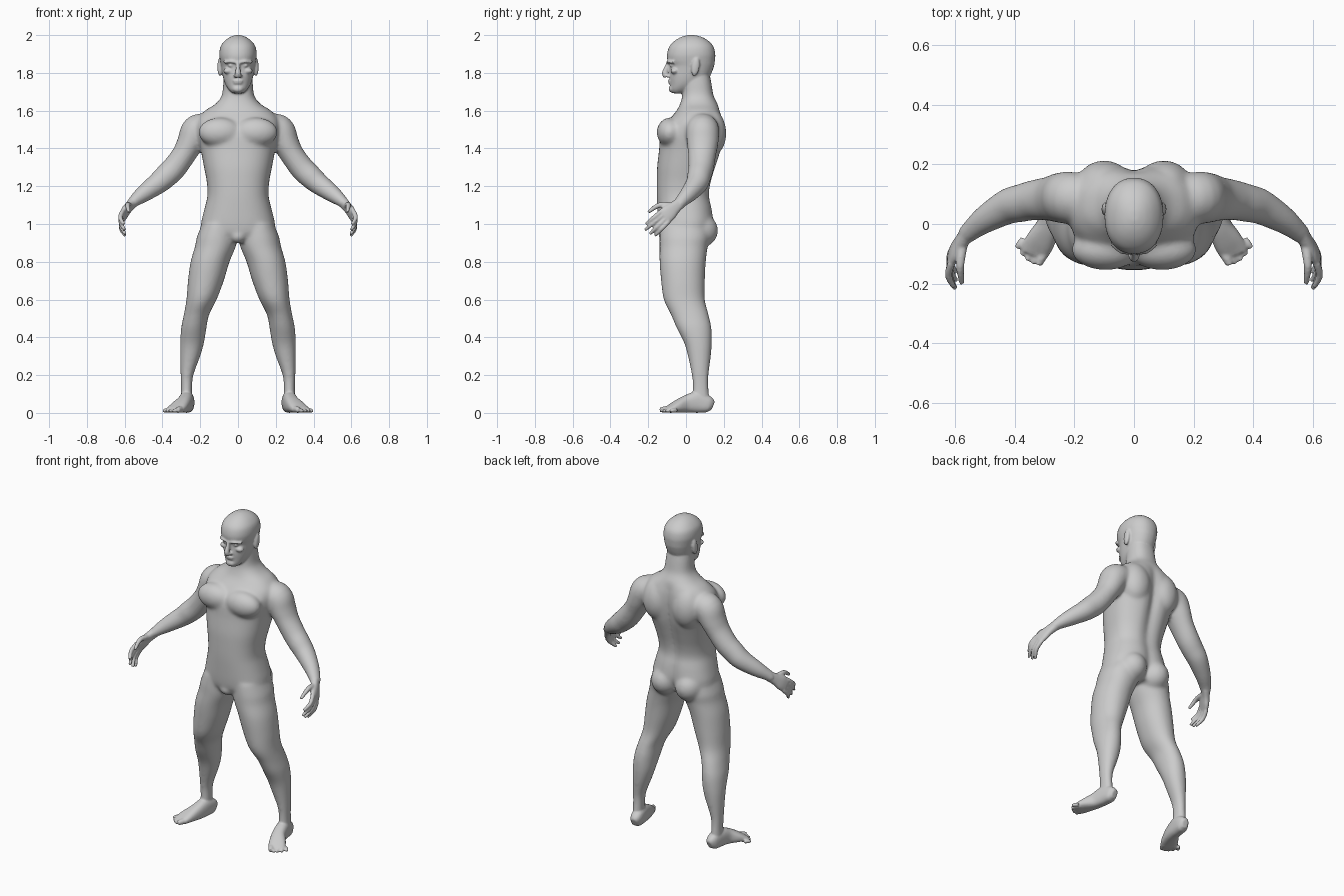
import bpy, bmesh, math
from mathutils import Vector, Matrix


def spline(rows, n=5):
    """Catmull-Rom interpolation of rows of numbers."""
    p = [rows[0]] + list(rows) + [rows[-1]]
    out = []
    for i in range(1, len(p) - 2):
        for k in range(n):
            t = k / n
            out.append([0.5 * (2*b + (c-a)*t + (2*a-5*b+4*c-d)*t*t + (3*b-a-3*c+d)*t**3)
                        for a, b, c, d in zip(*p[i-1:i+3])])
    return out + [list(rows[-1])]


def skin(bm, rings):
    loops = [[bm.verts.new(co) for co in r] for r in rings]
    n = len(loops[0])
    for a, b in zip(loops, loops[1:]):
        for i in range(n):
            bm.faces.new((a[i], a[(i+1) % n], b[(i+1) % n], b[i]))
    bm.faces.new(loops[0])
    bm.faces.new(loops[-1])


def unit_ring(e, n=40):
    f = lambda v: math.copysign(abs(v) ** (2 / e), v)
    return [(f(math.cos(2*math.pi*i/n)), f(math.sin(2*math.pi*i/n))) for i in range(n)]


def stack(bm, rows, e=2.2, s=1):
    """Horizontal slices: z, centre x, half width, front y, back y, spine groove depth."""
    rings = []
    for z, cx, rx, yf, yb, g in spline(rows):
        ring = []
        for u, v in unit_ring(e):
            y = (yf + yb) / 2 + v * (yb - yf) / 2
            if v > 0:
                y -= g * math.exp(-(u * rx / 0.035) ** 2)
            ring.append((s * (cx + u * rx), y, z))
        rings.append(ring)
    skin(bm, rings)


def tube(bm, rows, ref, s=1, e=2.0):
    """Sections across a path: x, y, z, half width along ref, half thickness."""
    pts = spline(rows)
    rings = []
    for i, (x, y, z, w, h) in enumerate(pts):
        t = (Vector(pts[min(i+1, len(pts)-1)][:3]) - Vector(pts[max(i-1, 0)][:3])).normalized()
        a = Vector(ref)
        a = (a - t * a.dot(t)).normalized()
        b = t.cross(a)
        ring = [Vector((x, y, z)) + a*u*w + b*v*h for u, v in unit_ring(e, 24)]
        rings.append([(s * c.x, c.y, c.z) for c in ring])
    skin(bm, rings)


def ball(bm, c, r, s=1, tilt=0):
    m = Matrix.Translation((s*c[0], c[1], c[2])) @ Matrix.Rotation(tilt, 4, 'X') @ Matrix.Diagonal((*r, 1))
    bmesh.ops.create_uvsphere(bm, u_segments=32, v_segments=20, radius=1, matrix=m)


def fuse(bm, name, voxel, smooth, keep=1.0):
    """Merge all overlapping volumes into one soft skin."""
    bmesh.ops.recalc_face_normals(bm, faces=bm.faces)
    me = bpy.data.meshes.new(name)
    bm.to_mesh(me)
    bm.free()
    ob = bpy.data.objects.new(name, me)
    bpy.context.collection.objects.link(ob)
    rm = ob.modifiers.new("Remesh", 'REMESH')
    rm.mode = 'VOXEL'
    rm.voxel_size = voxel
    sm = ob.modifiers.new("Smooth", 'SMOOTH')
    sm.factor, sm.iterations = 0.5, smooth
    if keep < 1:
        ob.modifiers.new("Decimate", 'DECIMATE').ratio = keep
    done = bpy.data.meshes.new_from_object(ob.evaluated_get(bpy.context.evaluated_depsgraph_get()))
    ob.modifiers.clear()
    ob.data = done
    for p in done.polygons:
        p.use_smooth = True
    return ob


bm = bmesh.new()
# torso and neck
stack(bm, [(.91, 0, .10, -.11, .10, 0), (.95, 0, .185, -.138, .13, .02), (1.0, 0, .196, -.147, .15, .02),
           (1.08, 0, .178, -.152, .142, .015), (1.15, 0, .162, -.155, .128, .015),
           (1.22, 0, .165, -.155, .138, .02), (1.30, 0, .18, -.153, .162, .025),
           (1.39, 0, .197, -.143, .19, .03), (1.48, 0, .215, -.133, .20, .025),
           (1.55, 0, .215, -.09, .197, .02), (1.60, 0, .175, -.05, .183, .01),
           (1.635, 0, .12, -.032, .168, 0), (1.68, 0, .086, -.02, .146, 0),
           (1.75, 0, .078, -.02, .134, 0), (1.82, 0, .07, -.02, .12, 0)], 2.35)
ball(bm, (0, -.10, .935), (.045, .045, .038))
for s in (1, -1):
    # chest, shoulder blades, buttocks
    ball(bm, (.095, -.085, 1.485), (.115, .07, .078), s)
    ball(bm, (.10, .125, 1.49), (.095, .088, .13), s, .1)
    ball(bm, (.083, .07, .965), (.086, .10, .092), s)
    # leg
    stack(bm, [(1.0, .10, .09, -.135, .12, 0), (.93, .112, .106, -.14, .125, 0), (.88, .120, .108, -.14, .115, 0),
               (.8, .148, .103, -.14, .105, 0), (.7, .17, .095, -.132, .10, 0), (.6, .193, .08, -.118, .10, 0),
               (.52, .22, .067, -.08, .12, 0), (.45, .234, .067, -.05, .135, 0), (.37, .243, .063, -.01, .137, 0),
               (.3, .253, .053, .01, .132, 0), (.2, .27, .034, .03, .12, 0), (.13, .272, .03, .035, .12, 0),
               (.06, .272, .031, .03, .125, 0)], 2.1, s)
    # arm
    tube(bm, [(.15, .085, 1.51, .08, .072), (.215, .088, 1.495, .088, .085), (.252, .088, 1.43, .084, .072),
              (.285, .085, 1.37, .075, .064), (.335, .08, 1.30, .068, .065), (.38, .07, 1.255, .064, .064),
              (.425, .058, 1.215, .06, .058), (.50, .015, 1.16, .047, .046), (.545, -.02, 1.125, .037, .034),
              (.572, -.043, 1.10, .033, .026)], (0, 1, 0), s)
soft = fuse(bm, "trunk_and_limbs", .008, 16)

bm = bmesh.new()
bm.from_mesh(soft.data)
bpy.data.objects.remove(soft)

# head
stack(bm, [(1.692, 0, .028, -.07, -.02, 0), (1.71, 0, .048, -.083, .03, 0), (1.74, 0, .067, -.084, .08, 0),
           (1.78, 0, .08, -.088, .125, 0), (1.835, 0, .089, -.086, .148, 0), (1.865, 0, .095, -.098, .153, 0),
           (1.90, 0, .099, -.10, .155, 0), (1.94, 0, .092, -.088, .145, 0), (1.97, 0, .07, -.06, .118, 0),
           (1.99, 0, .042, -.025, .083, 0), (2.0, 0, .014, .01, .045, 0)], 2.2)
# nose, lips, chin
tube(bm, [(0, -.088, 1.862, .010, .012), (0, -.10, 1.83, .011, .014), (0, -.112, 1.797, .016, .016),
          (0, -.104, 1.778, .018, .012)], (1, 0, 0))
ball(bm, (0, -.083, 1.758), (.028, .013, .006))
ball(bm, (0, -.081, 1.746), (.025, .013, .006))
ball(bm, (0, -.072, 1.715), (.03, .02, .02))
for s in (1, -1):
    # brow, eye, cheekbone, nostril, ear
    tube(bm, [(.008, -.094, 1.855, .007, .01), (.04, -.092, 1.86, .007, .01), (.072, -.066, 1.855, .007, .01)],
         (0, 0, 1), s)
    ball(bm, (.036, -.073, 1.838), (.017, .013, .008), s)
    ball(bm, (.052, -.06, 1.81), (.026, .022, .016), s)
    ball(bm, (.015, -.097, 1.784), (.009, .012, .009), s)
    ball(bm, (.096, .05, 1.832), (.013, .022, .05), s, -.15)

    # hand
    across = Vector((0, -.65, .76))
    knuckle = Vector((.613, -.112, 1.04))
    tube(bm, [(.558, -.03, 1.112, .03, .026), (.582, -.062, 1.085, .034, .021), (.60, -.09, 1.06, .043, .019),
              (.614, -.117, 1.037, .043, .014)], across, s, 2.4)
    tips = [(.605, -.212, 1.0), (.60, -.217, .968), (.597, -.192, .947), (.597, -.163, .938)]
    for i, tip in enumerate(tips):
        a, b = knuckle + across * (.033 - .022 * i), Vector(tip)
        m = (a + b) / 2 + Vector((.014, 0, 0))
        tube(bm, [(*a, .012, .013), (*m, .0115, .012), (*b, .008, .009)], across, s)
    tube(bm, [(.575, -.065, 1.095, .018, .018), (.584, -.14, 1.10, .014, .014), (.578, -.20, 1.062, .009, .009)],
         across, s)

    # foot and toes
    tube(bm, [(.262, .142, .036, .018, .024), (.265, .118, .045, .034, .044), (.272, .06, .056, .038, .056),
              (.285, 0, .046, .04, .046), (.31, -.05, .032, .048, .032), (.33, -.085, .02, .049, .02),
              (.338, -.103, .015, .044, .014)], (.95, .32, 0), s, 2.5)
    for i in range(5):
        t = i / 4
        r = .017 if i == 0 else .0115
        bx, by, tx, ty = .298 + .072*t, -.085 + .035*t, .322 + .073*t, -.137 + .057*t*t
        tube(bm, [(bx, by, r, r, r), ((bx+tx)/2, (by+ty)/2, r*1.1, r, r), (tx, ty, r*.9, r*.75, r*.75)],
             (.95, .32, 0), s)

fuse(bm, "body", .0055, 4, .4)
